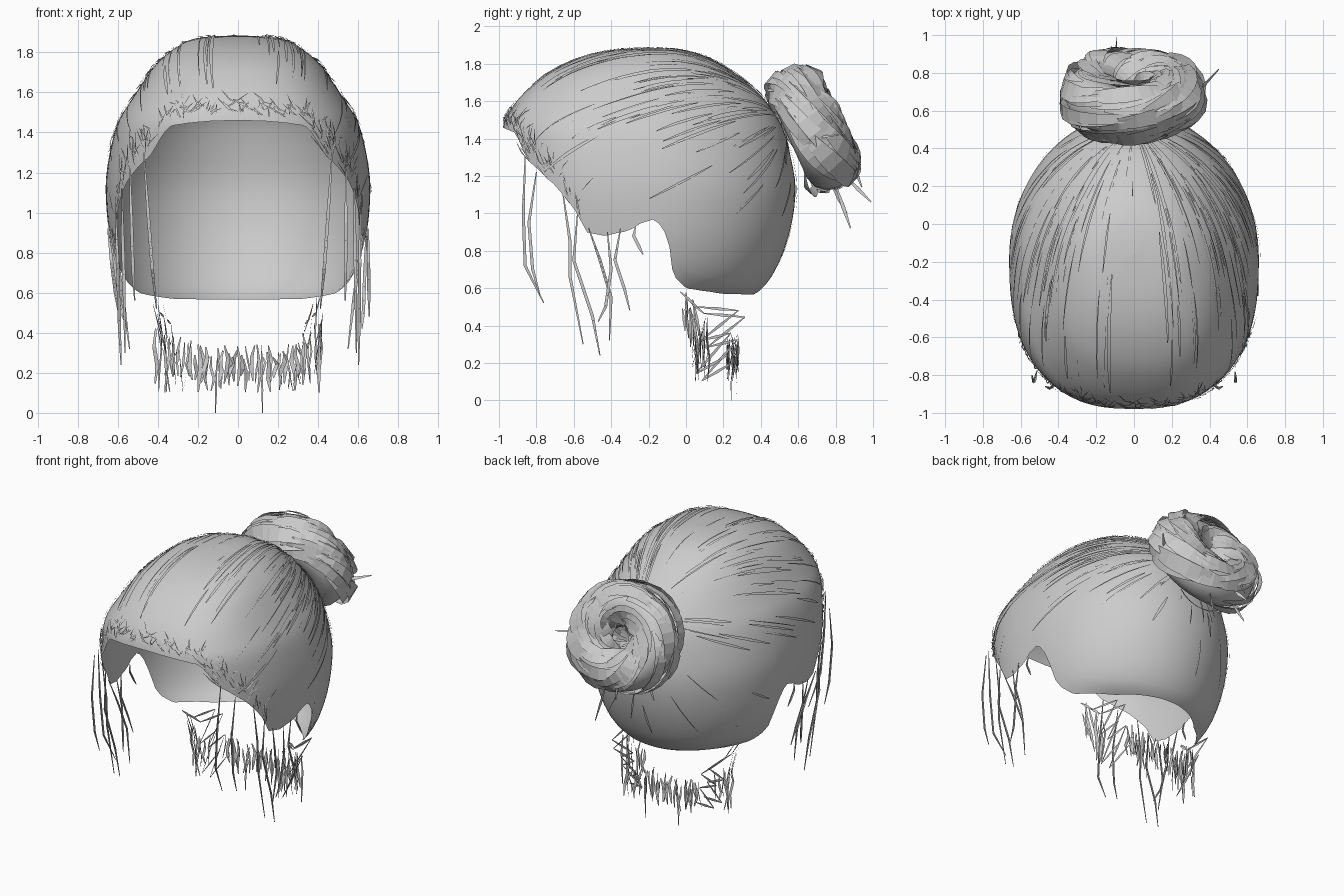
import bpy, math, random
from mathutils import Vector, Matrix
from mathutils.bvhtree import BVHTree

random.seed(4)
U = random.uniform
if "Cube" in bpy.data.objects:
    bpy.data.objects.remove(bpy.data.objects["Cube"])

hair = bpy.data.materials.new("light grey hair")
hair.use_nodes = True
hair.diffuse_color = (0.6, 0.6, 0.6, 1)
hair.node_tree.nodes["Principled BSDF"].inputs["Base Color"].default_value = (0.6, 0.6, 0.6, 1)


def make(name, verts, faces, smooth=False):
    me = bpy.data.meshes.new(name)
    me.from_pydata(verts, [], faces)
    me.materials.append(hair)
    ob = bpy.data.objects.new(name, me)
    bpy.context.collection.objects.link(ob)
    for p in me.polygons:
        p.use_smooth = smooth


class Strands:
    """Collects flat tapered ribbons into one object."""
    def __init__(self):
        self.v, self.f = [], []

    def add(self, pts, normals, width, taper=0.3):
        n, base = len(pts), len(self.v)
        for i, p in enumerate(pts):
            t = pts[min(i + 1, n - 1)] - pts[max(i - 1, 0)]
            k = taper + (1 - taper) * math.sin(math.pi * i / (n - 1))
            side = normals[i].cross(t).normalized() * width * k / 2
            self.v += [p - side, p + side]
        for i in range(n - 1):
            a = base + 2 * i
            self.f.append((a, a + 1, a + 3, a + 2))

    def build(self, name, smooth=False):
        make(name, self.v, self.f, smooth)


# Cap levels from crown to nape: height, front y, back y, half width
LEVELS = [(1.885, -.16, -.16, 0), (1.872, -.38, .0, .2), (1.83, -.57, .13, .3),
          (1.75, -.74, .26, .4), (1.65, -.86, .38, .475), (1.55, -.94, .46, .54),
          (1.45, -.98, .52, .60), (1.30, -.97, .56, .64), (1.15, -.95, .585, .66),
          (1.0, -.93, .575, .655), (.85, -.9, .54, .635), (.7, -.86, .48, .59),
          (.6, -.8, .41, .52), (.56, -.76, .35, .42)]
# Lower rim of the hair: y, height
RIM = [(-1, 1.47), (-.91, 1.43), (-.85, 1.29), (-.7, 1.15), (-.6, 1.03), (-.53, .9),
       (-.44, .88), (-.3, .91), (-.2, .98), (-.13, .94), (-.09, .84), (-.07, .67),
       (0, .6), (.2, .57), (.6, .56)]


def level(s):
    i = min(int(s), len(LEVELS) - 2)
    t = s - i
    p0, p1, p2, p3 = (LEVELS[max(0, min(len(LEVELS) - 1, i + k))] for k in (-1, 0, 1, 2))
    return [b + .5 * t * (c - a + t * (2*a - 5*b + 4*c - d + t * (3*(b - c) + d - a)))
            for a, b, c, d in zip(p0, p1, p2, p3)]


def rim(y):
    for (a, za), (b, zb) in zip(RIM, RIM[1:]):
        if y <= b:
            return za + (zb - za) * max(0, y - a) / (b - a)
    return RIM[-1][1]


def cap_point(ang, s):
    z, f, b, w = level(s)
    mid = f + (b - f) * .5
    c, sn = math.cos(ang), math.sin(ang)
    e = 2 / 2.6 if sn < 0 else 1
    x = w * math.copysign(abs(c) ** e, c)
    y = mid + (b - mid) * math.copysign(abs(sn) ** e, sn)
    return Vector((x, y, z))


def rim_level(ang):
    s = 0.0
    while s < len(LEVELS) - 1:
        p = cap_point(ang, s)
        if p.z <= rim(p.y):
            break
        s += .02
    return min(s, len(LEVELS) - 1)


# Smooth hair cap
COLS, ROWS = 144, 26
verts, faces = [], []
for c in range(COLS):
    a = 2 * math.pi * c / COLS
    s = rim_level(a)
    verts += [cap_point(a, s * r / ROWS) for r in range(ROWS + 1)]
for c in range(COLS):
    d = (c + 1) % COLS
    for r in range(ROWS):
        i, j = c * (ROWS + 1) + r, d * (ROWS + 1) + r
        faces.append((i, i + 1, j + 1, j) if r else (i, i + 1, j + 1))
make("hair_cap", verts, faces, True)
tree = BVHTree.FromPolygons(verts, faces)
CORE = Vector((0, -.2, 1.15))
ROOT = (Vector((0, .5, 1.5)) - CORE).normalized()


# Combed strands lying on the cap, swept toward the bun
def sweep(strands, start, t0, t1, width, lift, n=9):
    pts, nor = [], []
    d0 = (start - CORE).normalized()
    for i in range(n):
        d = d0.slerp(ROOT, t0 + (t1 - t0) * i / (n - 1))
        hit = tree.ray_cast(CORE, d)
        if hit[0] is None:
            return
        nn = hit[1] if hit[1].dot(d) > 0 else -hit[1]
        pts.append(hit[0] + nn * lift)
        nor.append(nn)
    strands.add(pts, nor, width)


combed = Strands()
for i in range(190):
    a = U(-math.pi, 0) if i % 4 else U(0, 2 * math.pi)
    p = cap_point(a, U(4, 8) if i % 4 else U(7, 12))
    t = U(.03, .7)
    sweep(combed, p, t, min(.97, t + U(.15, .4)), U(.006, .02), U(.004, .012))
combed.build("combed_strands", True)

# Short hairs fanning up and back from the front rim
fringe = Strands()
for i in range(170):
    a = -math.pi / 2 + U(-1.15, 1.15)
    s = rim_level(a) - U(0, .7)
    lean = U(-.09, .09)
    pts = [cap_point(a + lean * k, s - U(.2, .45) * k) for k in (0, 1, 2)]
    out = Vector((pts[0].x, pts[0].y + .2, .25)).normalized()
    pts = [p + out * h for p, h in zip(pts, (.002, U(.004, .015), U(.0, .02)))]
    fringe.add(pts, [out] * 3, .008, .2)
fringe.build("hairline_wisps")

# Loose locks hanging in front of the ears: x, then (y, z) down the lock
LOCKS = [(.47, [(-.86, 1.3), (-.87, 1.0), (-.86, .72), (-.76, .52)]),
         (.54, [(-.8, 1.22), (-.84, .95), (-.82, .7), (-.78, .56)]),
         (.58, [(-.66, 1.12), (-.62, .85), (-.62, .66), (-.55, .3)]),
         (.61, [(-.58, 1.0), (-.6, .75), (-.5, .45), (-.46, .24)]),
         (.63, [(-.52, .92), (-.46, .75), (-.4, .55), (-.41, .32)]),
         (.64, [(-.42, .9), (-.4, .7), (-.43, .5), (-.47, .42)]),
         (.65, [(-.35, .92), (-.38, .75), (-.33, .6), (-.3, .48)]),
         (.64, [(-.27, .93), (-.28, .88), (-.25, .82), (-.23, .78)])]
locks = Strands()
for side in (-1, 1):
    for x, path in LOCKS:
        bow = U(-.03, .008)
        pts = [Vector((side * (x + bow * k), y, z)) for k, (y, z) in enumerate(path)]
        for turn in (Vector((1, 0, 0)), Vector((0, 1, 0))):
            locks.add(pts, [turn] * len(pts), .018)
locks.build("side_locks")

# Floating nape wisps: a row behind the neck and a cluster at each side
nape = Strands()
for i in range(52):
    x = -.4 + .8 * i / 51 + U(-.01, .01)
    k = abs(x) / .4
    y = U(.22, .28) if k < .72 else U(.03, .13)
    top, low = .33 + .12 * k ** 4 + U(-.06, .02), U(.1, .19)
    if i in (18, 33):
        low = 0
    pts = [Vector((x + U(-.012, .012), y + U(-.01, .01), top + (low - top) * j / 3)) for j in range(4)]
    nape.add(pts, [Vector((U(-.6, .6), 1, 0)).normalized()] * 4, U(.01, .026))
# Zigzag wisps joining the side clusters to the row behind
ZIGZAG = [(-.03, .58), (.06, .5), (.28, .48), (.08, .32), (.24, .36), (.05, .14), (.22, .24)]
for side in (-1, 1):
    for shift in (0, .035):
        pts = [Vector((side * (.41 - .02 * k - shift), y + shift, z - shift))
               for k, (y, z) in enumerate(ZIGZAG)]
        for a, b in zip(pts, pts[1:]):
            nape.add([a, (a + b) / 2, b], [Vector((1, .3, 0))] * 3, .016)
    for i in range(6):
        p = Vector((side * U(.36, .43), U(-.02, .06), U(.42, .6)))
        q = p + Vector((side * U(-.05, 0), U(-.01, .06), U(-.25, -.1)))
        nape.add([p, (p + q) / 2, q], [Vector((1, .4, 0))] * 3, .016)
nape.build("nape_wisps")

# Bun: a tilted ring wrapped in twisting flat bands
AXIS = Vector((0, .91, .42))
FRAME = (Matrix.Translation((-.01, .68, 1.44)) @ AXIS.to_track_quat('Z', 'Y').to_matrix().to_4x4()
         @ Matrix.Diagonal((1.07, 1, 1, 1)))


def ring_point(u, v, grow=0.0):
    n = Vector((math.cos(v) * math.cos(u), math.cos(v) * math.sin(u), math.sin(v)))
    rad = .215 + (.12 + grow) * math.cos(v)
    p = Vector((rad * math.cos(u), rad * math.sin(u), (.135 + grow) * math.sin(v)))
    return FRAME @ p, FRAME.to_3x3() @ n


NU, NV = 28, 12
verts = [ring_point(2 * math.pi * i / NU, 2 * math.pi * j / NV)[0] for i in range(NU) for j in range(NV)]
faces = [(i * NV + j, (i + 1) % NU * NV + j, (i + 1) % NU * NV + (j + 1) % NV, i * NV + (j + 1) % NV)
         for i in range(NU) for j in range(NV)]
make("bun_core", verts, faces, True)

bands = Strands()
for i in range(72):
    u0, v0 = U(0, 2 * math.pi), -1.4 + 3.9 * i / 72
    span, rise, grow = U(1.2, 2.2), U(.5, 1.3), U(.015, .04)
    path = [ring_point(u0 + span * k / 8, v0 + rise * k / 8, .006 + grow * math.sin(math.pi * k / 8))
            for k in range(9)]
    tilt = AXIS * U(-.35, .35)
    bands.add([p for p, n in path], [(n + tilt).normalized() for p, n in path], U(.06, .12), .25)
# Twisted strands closing the hollow of the bun
for i in range(18):
    u = 2 * math.pi * i / 18
    pts = []
    for k in range(5):
        r, h = .2 - .043 * k, .1 - .045 * k
        pts.append(FRAME @ Vector((r * math.cos(u + k * .45), r * math.sin(u + k * .45), h)))
    bands.add(pts, [(AXIS + Vector((U(-.4, .4), 0, U(-.4, .4)))).normalized()] * 5, .07, .4)
bands.build("bun_bands")

# Stray ends sticking out of the bun
ends = Strands()
for a, b in [((.3, .66, 1.4), (.45, .82, 1.42)), ((-.1, .85, 1.2), (-.09, .99, 1.06)),
             ((.05, .8, 1.15), (.08, .88, .92)), ((-.15, .78, 1.15), (-.18, .86, 1.0)),
             ((-.1, .88, 1.3), (-.12, .94, 1.14))]:
    a, b = Vector(a), Vector(b)
    ends.add([a, (a + b) / 2, b], [Vector((.5, -.4, .7))] * 3, .022)
ends.build("bun_stray_ends")
